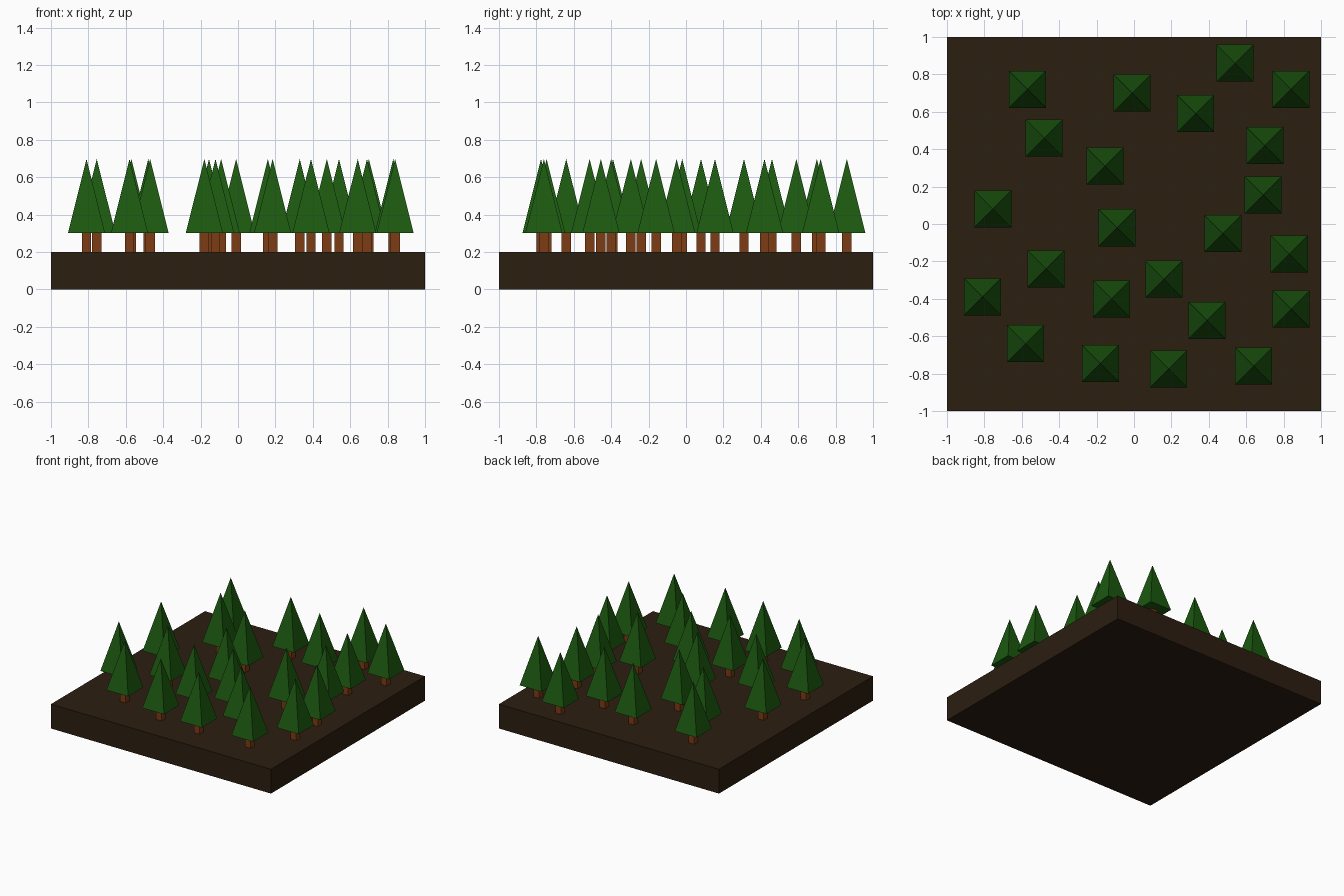
import bpy, math

if "Cube" in bpy.data.objects:
    bpy.data.objects.remove(bpy.data.objects["Cube"])


def material(name, rgb):
    m = bpy.data.materials.new(name)
    m.diffuse_color = (*rgb, 1)
    m.use_nodes = True
    m.node_tree.nodes["Principled BSDF"].inputs["Base Color"].default_value = m.diffuse_color
    return m


SOIL = material("soil", (0.025, 0.013, 0.005))
BARK = material("bark", (0.205, 0.045, 0.007))
LEAF = material("foliage", (0.011, 0.098, 0.005))


def finish(name, mat):
    ob = bpy.context.object
    ob.name = name
    ob.data.materials.append(mat)
    return ob


def box(name, x, y, z0, z1, width, mat):
    bpy.ops.mesh.primitive_cube_add(size=1, location=(x, y, (z0 + z1) / 2))
    bpy.context.object.scale = (width, width, z1 - z0)
    return finish(name, mat)


def pyramid(name, x, y, z0, z1, width, mat):
    # four-sided cone turned so its base is square to the axes
    bpy.ops.mesh.primitive_cone_add(
        vertices=4, radius1=width / math.sqrt(2), radius2=0, depth=z1 - z0,
        location=(x, y, (z0 + z1) / 2), rotation=(0, 0, math.pi / 4))
    return finish(name, mat)


# Ground slab
box("ground", 0, 0, 0, 0.2, 2, SOIL)

# Tree positions
TREES = [
    (-0.57, 0.72), (-0.01, 0.70), (0.54, 0.86), (0.84, 0.72), (0.33, 0.59),
    (-0.48, 0.46), (0.70, 0.42), (-0.155, 0.31), (0.69, 0.155), (-0.755, 0.08),
    (-0.09, -0.02), (0.475, -0.05), (0.83, -0.16), (-0.47, -0.24),
    (0.16, -0.295), (-0.81, -0.39), (-0.12, -0.40), (0.84, -0.455),
    (0.39, -0.515), (-0.58, -0.64), (-0.18, -0.745), (0.185, -0.775),
    (0.64, -0.76),
]

# Trunk and crown for each tree
for i, (x, y) in enumerate(TREES, 1):
    box(f"trunk_{i}", x, y, 0.2, 0.302, 0.05, BARK)
    pyramid(f"crown_{i}", x, y, 0.302, 0.697, 0.198, LEAF)
